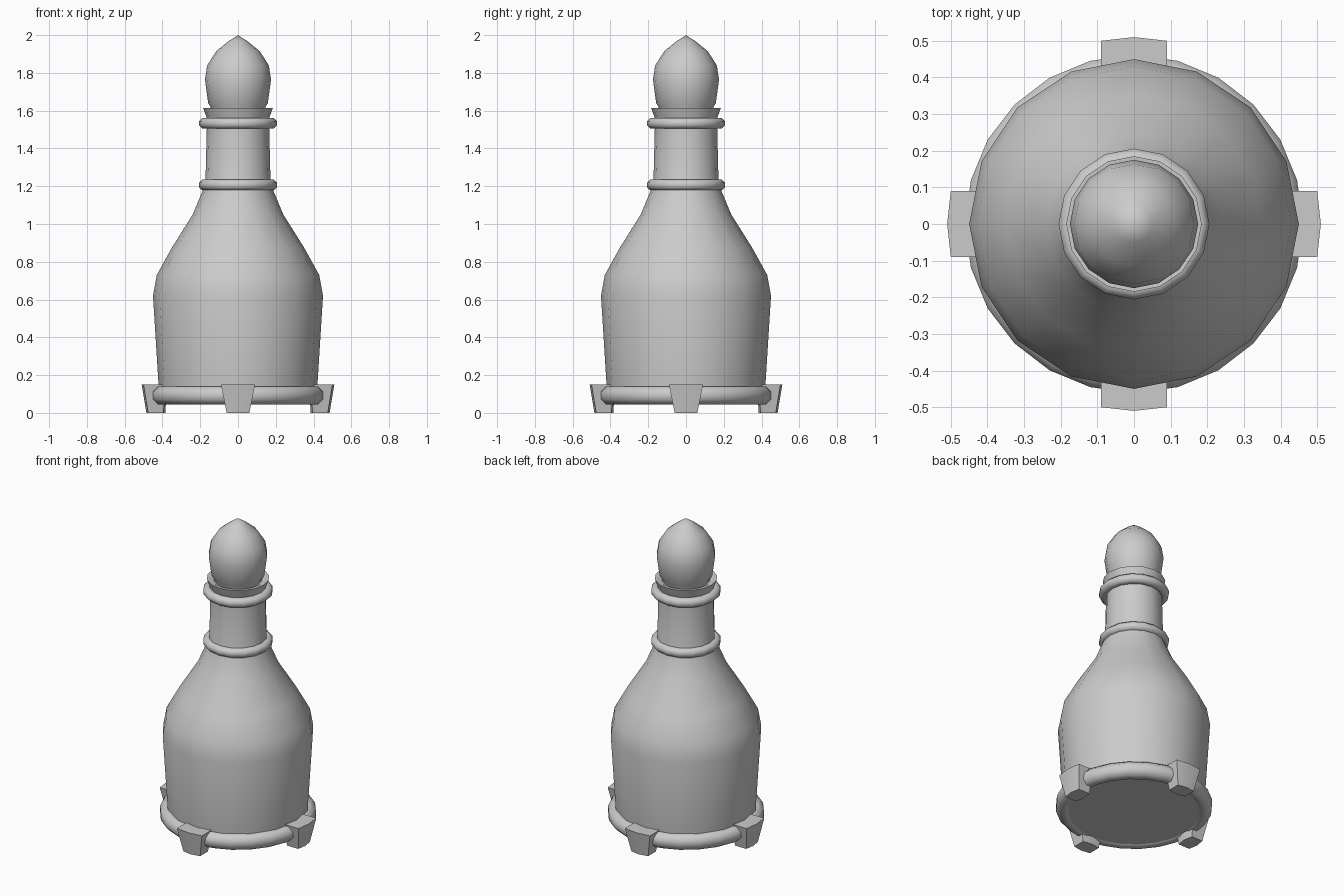
import bpy, bmesh
from math import sin, cos, pi, radians

if "Cube" in bpy.data.objects:
    bpy.data.objects.remove(bpy.data.objects["Cube"])


def finish(bm, name, angle=40):
    bmesh.ops.recalc_face_normals(bm, faces=bm.faces)
    me = bpy.data.meshes.new(name)
    bm.to_mesh(me)
    bm.free()
    ob = bpy.data.objects.new(name, me)
    bpy.context.collection.objects.link(ob)
    bpy.ops.object.select_all(action='DESELECT')
    ob.select_set(True)
    bpy.context.view_layer.objects.active = ob
    bpy.ops.object.shade_smooth_by_angle(angle=radians(angle))
    return ob


def lathe(name, profile, sides=16, closed=False, angle=40):
    """Revolve (radius, z) points around z; open profiles are capped."""
    bm = bmesh.new()
    rings = []
    for r, z in profile:
        if r == 0:
            rings.append([bm.verts.new((0, 0, z))] * sides)
        else:
            rings.append([bm.verts.new((r * cos(2 * pi * i / sides), r * sin(2 * pi * i / sides), z))
                          for i in range(sides)])
    pairs = list(zip(rings, rings[1:]))
    if closed:
        pairs.append((rings[-1], rings[0]))
    for a, b in pairs:
        for i in range(sides):
            j = (i + 1) % sides
            quad = list(dict.fromkeys((a[i], a[j], b[j], b[i])))
            bm.faces.new(quad)
    if not closed:
        for ring, (r, z) in ((rings[0], profile[0]), (rings[-1], profile[-1])):
            if r > 0:
                bm.faces.new(ring)
    return finish(bm, name, angle)


def band(name, radius, z, dr, dz, sides):
    """Ring with an octagonal cross-section."""
    k = 1 / cos(pi / 8)
    section = [(radius + dr * k * cos(pi / 8 + i * pi / 4), z + dz * k * sin(pi / 8 + i * pi / 4))
               for i in range(8)]
    return lathe(name, section, sides, closed=True, angle=50)


# Bottle body and neck
lathe("bottle_body", [(0.41, 0.05), (0.42, 0.14), (0.45, 0.62), (0.43, 0.73), (0.35, 0.875),
                      (0.24, 1.05), (0.19, 1.17), (0.172, 1.235), (0.165, 1.52), (0.165, 1.57)])
# Flared lip
lathe("bottle_lip", [(0.165, 1.56), (0.185, 1.615), (0.165, 1.615), (0.15, 1.605)])
# Pointed stopper
lathe("stopper", [(0.142, 1.60), (0.145, 1.62), (0.158, 1.64), (0.175, 1.765), (0.163, 1.84),
                  (0.115, 1.915), (0.05, 1.968), (0, 2.0)])
# Rings on neck and base
band("lower_neck_ring", 0.178, 1.207, 0.028, 0.028, 16)
band("upper_neck_ring", 0.178, 1.533, 0.028, 0.028, 16)
band("base_ring", 0.413, 0.093, 0.048, 0.048, 24)

# Four tapered feet
for n in range(4):
    bm = bmesh.new()
    layers = []
    for w, r_in, r_out, z in ((0.06, 0.395, 0.475, 0), (0.09, 0.385, 0.50, 0.15)):
        outline = [(r_out, -w), (r_out + 0.01, 0), (r_out, w), (r_in, w), (r_in - 0.01, 0), (r_in, -w)]
        layers.append([bm.verts.new((x, y, z)) for x, y in outline])
    low, high = layers
    for i in range(6):
        j = (i + 1) % 6
        bm.faces.new((low[i], low[j], high[j], high[i]))
    bm.faces.new(low)
    bm.faces.new(high)
    finish(bm, f"foot_{n + 1}").rotation_euler.z = n * pi / 2
